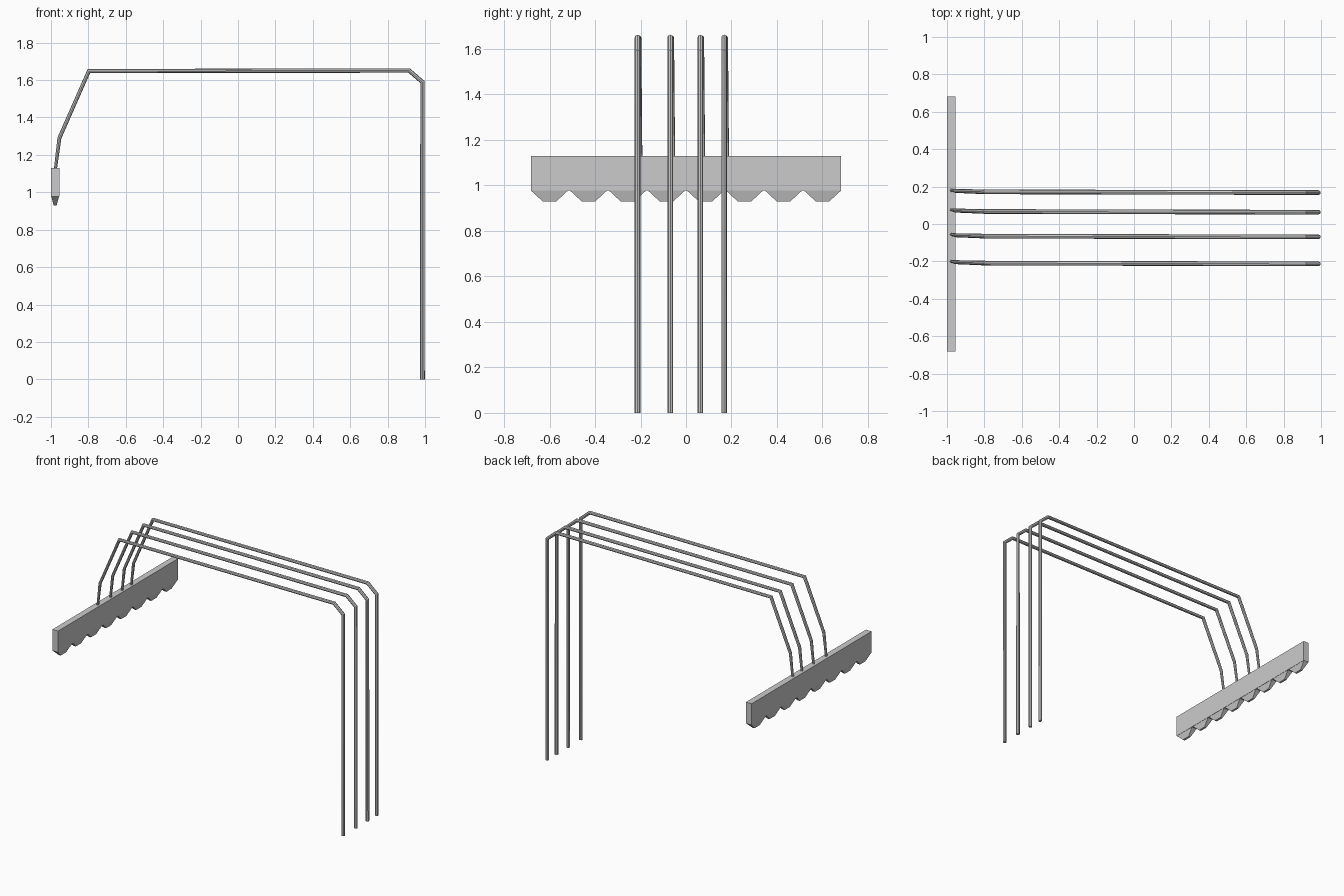
import bpy, bmesh
from mathutils import Vector

if "Cube" in bpy.data.objects:
    bpy.data.objects.remove(bpy.data.objects["Cube"])

R = 0.0125


def mesh_object(name, bm):
    bmesh.ops.recalc_face_normals(bm, faces=bm.faces[:])
    me = bpy.data.meshes.new(name)
    bm.to_mesh(me)
    bm.free()
    ob = bpy.data.objects.new(name, me)
    bpy.context.collection.objects.link(ob)
    return ob


def frustum(bm, top, bottom):
    """Box between two rectangles, each (x0, x1, y0, y1, z)."""
    rings = []
    for x0, x1, y0, y1, z in (top, bottom):
        rings.append([bm.verts.new(p) for p in
                      ((x0, y0, z), (x1, y0, z), (x1, y1, z), (x0, y1, z))])
    a, b = rings
    bm.faces.new(a)
    bm.faces.new(b[::-1])
    for i in range(4):
        j = (i + 1) % 4
        bm.faces.new((a[i], b[i], b[j], a[j]))


def pipe(name, path):
    """Eight-sided tube through (point, radius) stations."""
    cu = bpy.data.curves.new(name, 'CURVE')
    cu.dimensions = '3D'
    cu.bevel_depth = R
    cu.bevel_resolution = 2
    cu.use_fill_caps = True
    sp = cu.splines.new('POLY')
    sp.points.add(len(path) - 1)
    for pt, (co, rad) in zip(sp.points, path):
        pt.co = (*co, 1)
        pt.radius = rad
    ob = bpy.data.objects.new(name, cu)
    bpy.context.collection.objects.link(ob)
    bpy.ops.object.select_all(action='DESELECT')
    ob.select_set(True)
    bpy.context.view_layer.objects.active = ob
    bpy.ops.object.convert(target='MESH')
    bpy.ops.object.shade_smooth_by_angle()


# Long bar
bm = bmesh.new()
frustum(bm, (-1.0, -0.955, -0.682, 0.682, 1.13), (-1.0, -0.955, -0.682, 0.682, 0.977))
mesh_object("manifold_bar", bm)

# Row of tapered nozzles under the bar
bm = bmesh.new()
for i in range(8):
    y = (i - 3.5) * 0.1715
    frustum(bm, (-0.998, -0.957, y - 0.081, y + 0.081, 0.977),
            (-0.986, -0.97, y - 0.03, y + 0.03, 0.93))
mesh_object("nozzles", bm)

# Four bent pipes, thinning towards the bar
for i, y in enumerate((-0.213, -0.069, 0.063, 0.168)):
    pipe(f"pipe_{i + 1}", [
        ((0.986, y, 0.0), 1.0),
        ((0.986, y, 1.59), 1.0),
        ((0.915, y, 1.651), 1.0),
        ((-0.797, y + 0.004, 1.649), 1.0),
        ((-0.955, y + 0.009, 1.29), 0.85),
        ((-0.976, y + 0.013, 1.125), 0.65),
    ])
